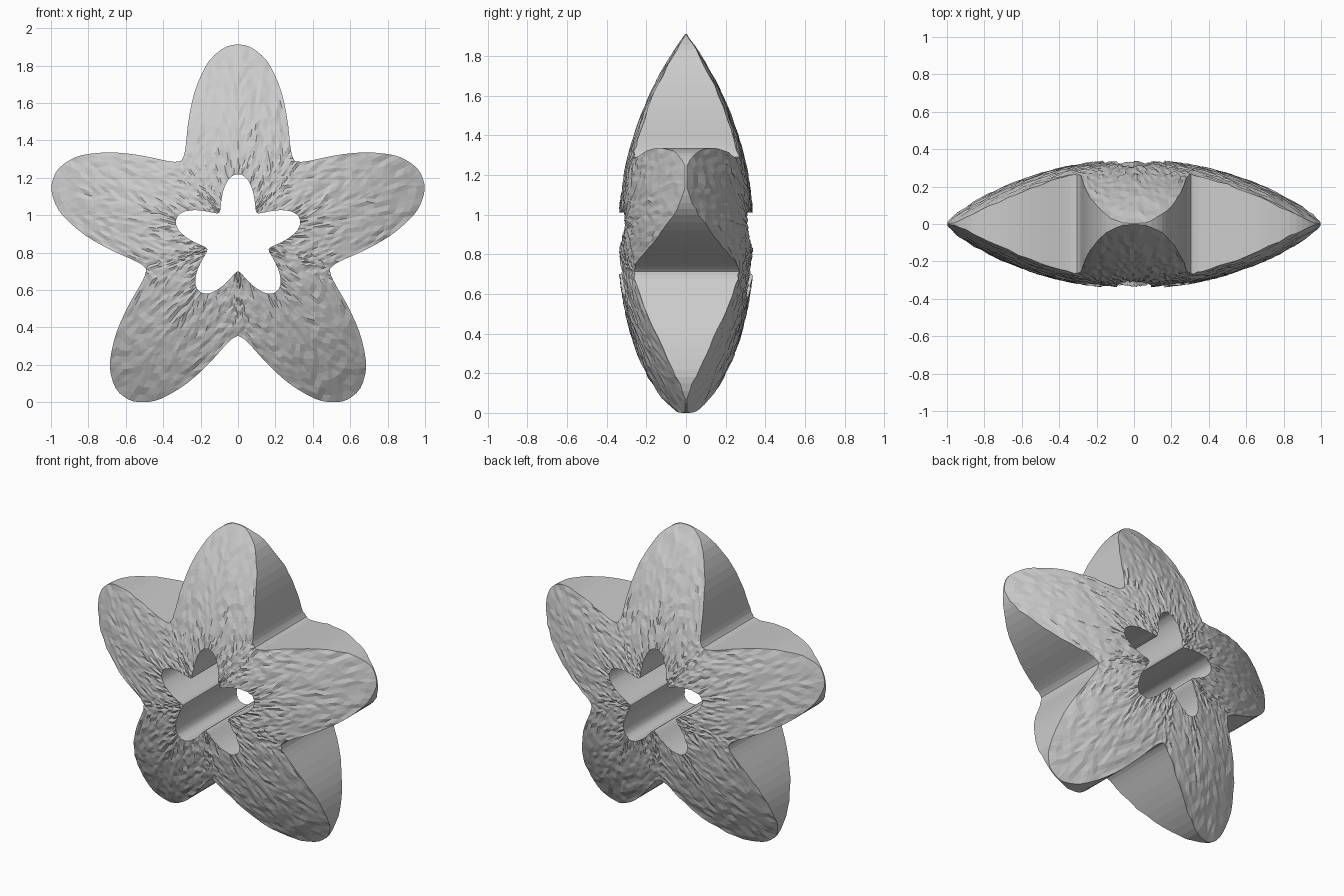
import bpy, bmesh, math, random
from mathutils import Vector

if "Cube" in bpy.data.objects:
    bpy.data.objects.remove(bpy.data.objects["Cube"])

random.seed(4)
CZ, R, T = 0.873, 1.04, 0.343          # centre height, tip radius, half thickness
SPHERE = (R * R + T * T) / (2 * T)

# Half of one arm, (distance from centre, half width), tip to notch
HALF = [(1.04, 0), (1.03, .06), (.985, .125), (.93, .17), (.83, .217),
        (.73, .247), (.61, .268), (.51, .278), (.45, .288), (.418, .304)]


def lens(r):
    return max(0.004, math.sqrt(SPHERE ** 2 - r * r) - (SPHERE - T))


def star_outline(steps=2):
    """Five mirrored arms, smoothed with a spline through the half profile."""
    pts = [Vector(p) for p in HALF]
    ext = [Vector((pts[1].x, -pts[1].y))] + pts + [pts[-1] * 2 - pts[-2]]
    half = []
    for i in range(1, len(pts)):
        a, b, c, d = ext[i - 1:i + 3]
        for k in range(steps):
            t = k / steps
            half.append(0.5 * (2 * b + (c - a) * t + (2 * a - 5 * b + 4 * c - d) * t * t
                               + (3 * b - a - 3 * c + d) * t ** 3))
    arm = [Vector((p.x, -p.y)) for p in half[:0:-1]] + half + [pts[-1]]
    out = []
    for n in range(5):
        ang = math.radians(90 + 72 * n)
        ca, sa = math.cos(ang), math.sin(ang)
        out += [Vector((p.x * ca - p.y * sa, p.x * sa + p.y * ca)) for p in arm]
    return out


def section(p, rings=15, walls=6):
    """Closed loop through the solid: front, outer wall, back, inner wall."""
    loop = []
    front = []
    for k in range(rings + 1):
        s = 1 / 3 + 2 / 3 * k / rings
        j = random.uniform(-.005, .005)
        q = p * s
        front.append((q, lens(q.length), j))
    loop += [Vector((q.x, -y + (j if y > .02 else 0), q.y)) for q, y, j in front]
    outer, oy, _ = front[-1]
    loop += [Vector((outer.x, -oy + 2 * oy * k / walls, outer.y)) for k in range(1, walls)]
    loop += [Vector((q.x, y + (random.uniform(-.005, .005) if y > .02 else 0), q.y))
             for q, y, j in reversed(front)]
    inner, iy, _ = front[0]
    loop += [Vector((inner.x, iy - 2 * iy * k / walls, inner.y)) for k in range(1, walls)]
    return loop


# Domed star with a star-shaped hole
bm = bmesh.new()
cols = [[bm.verts.new(v + Vector((0, 0, CZ))) for v in section(p)] for p in star_outline()]
n, m = len(cols), len(cols[0])
for i in range(n):
    for j in range(m):
        a, b = cols[i], cols[(i + 1) % n]
        bm.faces.new((a[j], b[j], b[(j + 1) % m], a[(j + 1) % m]))
bmesh.ops.triangulate(bm, faces=bm.faces[:])
bmesh.ops.recalc_face_normals(bm, faces=bm.faces[:])
low = min(v.co.z for v in bm.verts)
for v in bm.verts:
    v.co.z -= low
mesh = bpy.data.meshes.new("star_body")
bm.to_mesh(mesh)
bm.free()
star = bpy.data.objects.new("star_body", mesh)
bpy.context.collection.objects.link(star)
